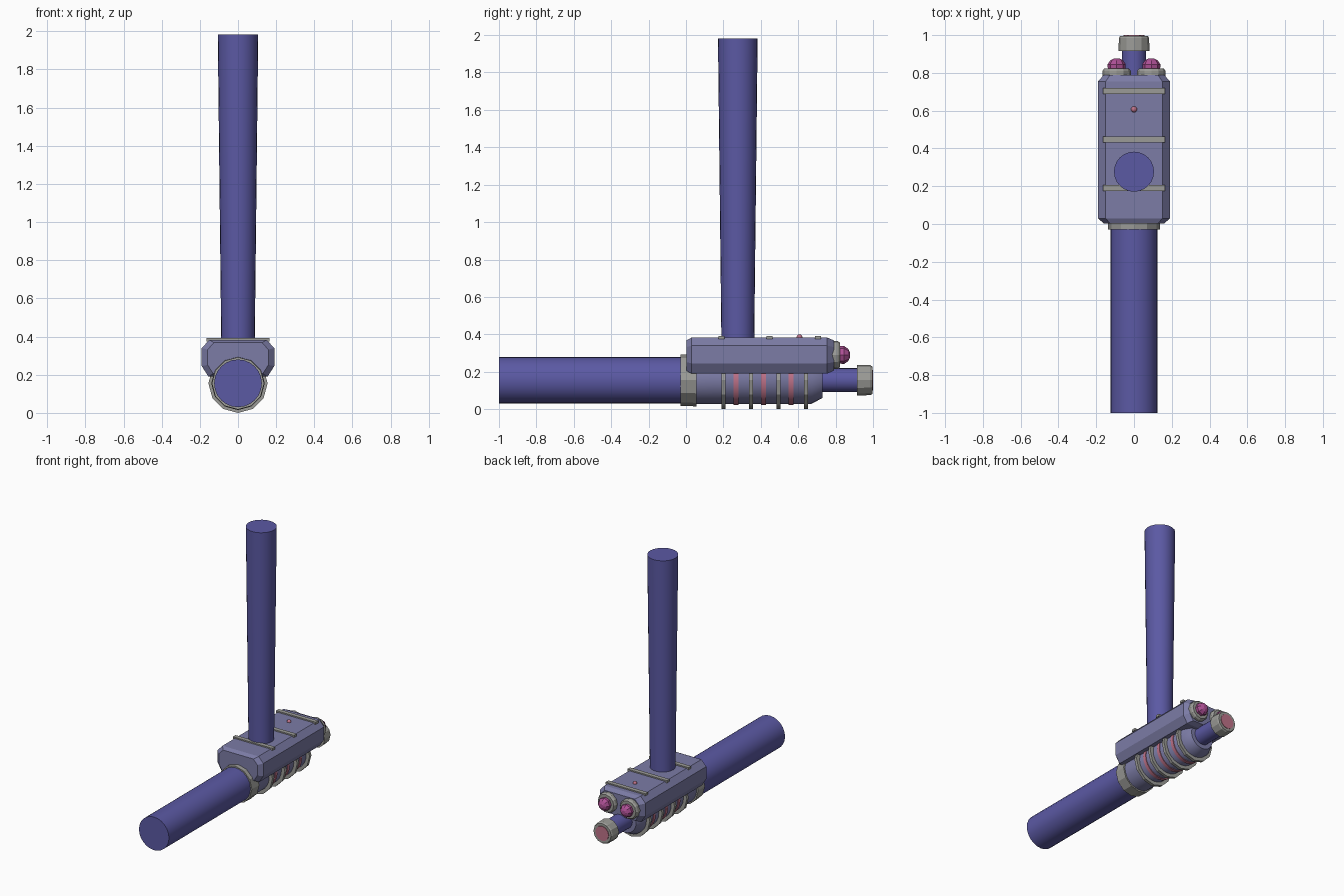
import bpy, bmesh, math
from mathutils import Vector

if "Cube" in bpy.data.objects:
    bpy.data.objects.remove(bpy.data.objects["Cube"])


def material(name, color):
    m = bpy.data.materials.new(name)
    m.diffuse_color = (*color, 1)
    m.use_nodes = True
    m.node_tree.nodes["Principled BSDF"].inputs["Base Color"].default_value = m.diffuse_color
    return m


BLUE = material("deep_blue", (0.105, 0.1, 0.37))
SLATE = material("slate_violet", (0.2, 0.2, 0.38))
GREY = material("metal_grey", (0.33, 0.33, 0.31))
PINK = material("soft_pink", (0.52, 0.17, 0.25))
MAGENTA = material("magenta", (0.42, 0.08, 0.3))


def finish(name, bm, mat, smooth=True):
    bmesh.ops.recalc_face_normals(bm, faces=bm.faces)
    me = bpy.data.meshes.new(name)
    bm.to_mesh(me)
    bm.free()
    me.materials.append(mat)
    ob = bpy.data.objects.new(name, me)
    bpy.context.collection.objects.link(ob)
    if smooth:
        bpy.ops.object.select_all(action='DESELECT')
        ob.select_set(True)
        bpy.context.view_layer.objects.active = ob
        bpy.ops.object.shade_smooth_by_angle(angle=math.radians(29))
    return ob


def loft(name, rings, mat, smooth=True):
    """Skin a list of equal-length point rings and cap both ends."""
    bm = bmesh.new()
    vr = [[bm.verts.new(p) for p in ring] for ring in rings]
    n = len(vr[0])
    for a, b in zip(vr, vr[1:]):
        for i in range(n):
            j = (i + 1) % n
            bm.faces.new((a[i], a[j], b[j], b[i]))
    bm.faces.new(vr[0])
    bm.faces.new(vr[-1])
    return finish(name, bm, mat, smooth)


def lathe(name, profile, mat, sides=24, x=0, z=0.155, smooth=True):
    """Solid of revolution along y; profile holds (y, radius)."""
    angles = [2 * math.pi * i / sides for i in range(sides)]
    rings = [[Vector((x + r * math.cos(a), y, z + r * math.sin(a))) for a in angles]
             for y, r in profile]
    return loft(name, rings, mat, smooth)


def box(name, x, y, z, mat):
    bm = bmesh.new()
    bmesh.ops.create_cube(bm, size=1)
    for v in bm.verts:
        v.co = [lo + (hi - lo) * (c + 0.5) for c, (lo, hi) in zip(v.co, (x, y, z))]
    return finish(name, bm, mat, False)


# Long front tube and its collar
lathe("front_tube", [(-1, 0.125), (0.02, 0.125)], BLUE)
lathe("tube_collar", [(-0.03, 0.137), (0.055, 0.14)], GREY, 12, smooth=False)

# Lower round housing with tapered rear, ribs and glowing bands
lathe("lower_housing", [(0.0, 0.127), (0.67, 0.127), (0.73, 0.095)], SLATE)
for i in range(4):
    y = 0.2 + 0.147 * i
    lathe(f"housing_rib_{i}", [(y - 0.011, 0.155), (y + 0.011, 0.155)], GREY, 12, smooth=False)
for i in range(3):
    y = 0.268 + 0.147 * i
    lathe(f"pink_band_{i}", [(y - 0.013, 0.132), (y + 0.013, 0.132)], PINK)

# Rear neck, end cap and its disc
lathe("rear_neck", [(0.7, 0.064), (0.93, 0.064)], BLUE)
lathe("end_cap", [(0.915, 0.082), (0.985, 0.08), (0.996, 0.074)], GREY, 12, smooth=False)
lathe("end_disc", [(0.99, 0.055), (1.0, 0.055)], PINK, 12)

# Upper chamfered casing
SECTION = [(0.15, 0.383), (0.19, 0.34), (0.19, 0.245), (0.155, 0.19)]
SECTION += [(-x, z) for x, z in reversed(SECTION)]
rings = [[Vector((x * s, y, 0.287 + (z - 0.287) * s)) for x, z in SECTION]
         for y, s in ((0.002, 0.84), (0.03, 1), (0.755, 1), (0.79, 0.84))]
loft("upper_casing", rings, SLATE, False)

# Cross strips and indicator on the casing top
for i, y in enumerate((0.19, 0.447, 0.705)):
    box(f"top_strip_{i}", (-0.165, 0.165), (y - 0.016, y + 0.016), (0.375, 0.392), GREY)
bm = bmesh.new()
bmesh.ops.create_icosphere(bm, subdivisions=2, radius=0.016)
bmesh.ops.translate(bm, verts=bm.verts, vec=(0, 0.607, 0.384))
finish("indicator_dot", bm, PINK)

# Paired rear knobs on round plates
for side, x in (("left", -0.092), ("right", 0.092)):
    lathe(f"{side}_knob_plate", [(0.77, 0.075), (0.81, 0.075), (0.823, 0.066)],
          GREY, 12, x, 0.29, False)
    lathe(f"{side}_knob", [(0.815, 0.046), (0.845, 0.048), (0.866, 0.034), (0.876, 0.015)],
          MAGENTA, 8, x, 0.29, False)

# Tall upright pole, widening towards the top
rings = [[Vector((r * math.cos(a), 0.277 + r * math.sin(a), z))
          for a in (2 * math.pi * i / 24 for i in range(24))]
         for z, r in ((0.3, 0.087), (1.982, 0.106))]
loft("upright_pole", rings, BLUE)
